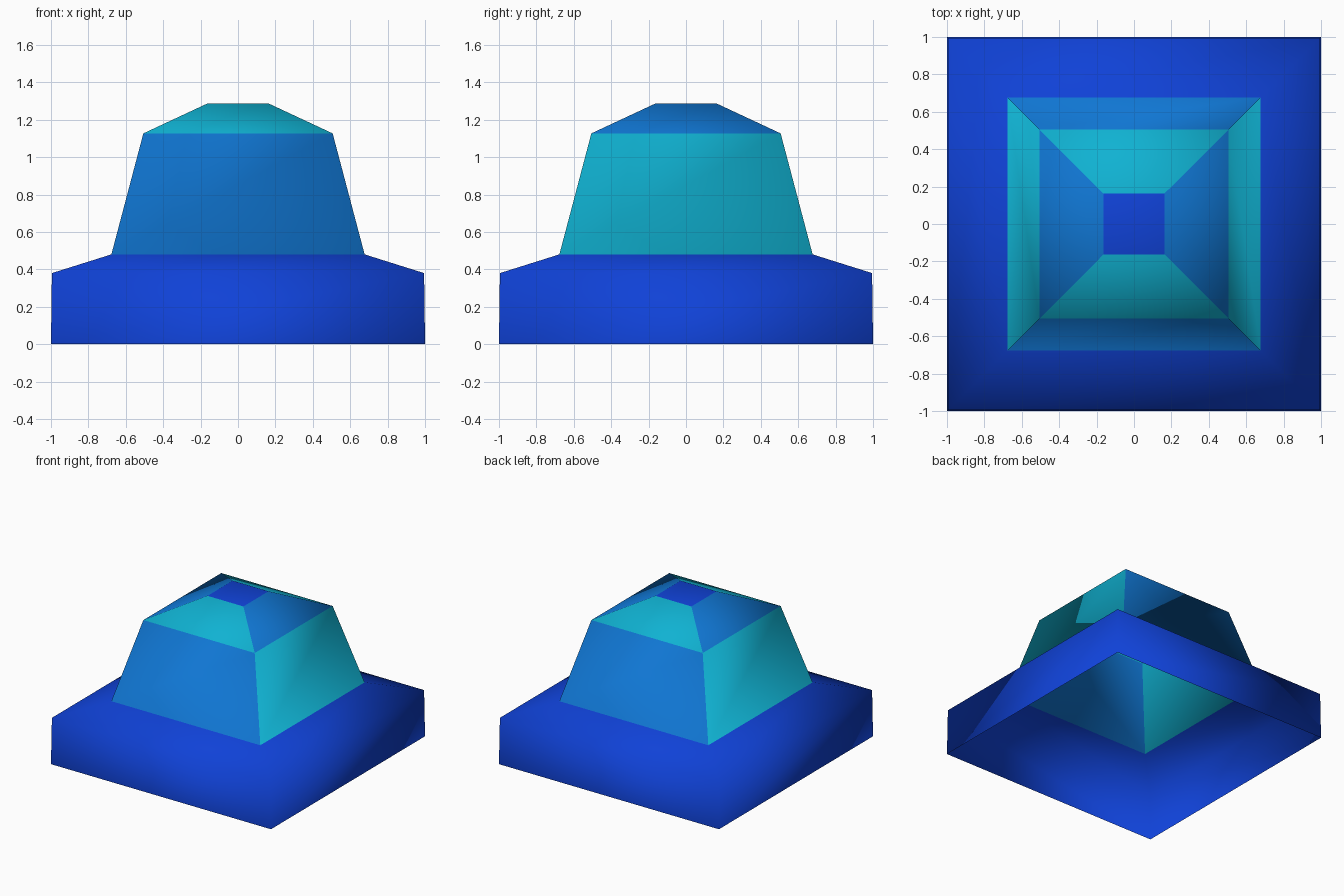
import bpy
import bmesh

cube = bpy.data.objects.get("Cube")
if cube:
    bpy.data.objects.remove(cube, do_unlink=True)


def make_material(name, rgb):
    mat = bpy.data.materials.new(name)
    mat.use_nodes = True
    colour = (*rgb, 1.0)
    mat.diffuse_color = colour
    mat.node_tree.nodes["Principled BSDF"].inputs["Base Color"].default_value = colour
    return mat


ROYAL, MID, TEAL = range(3)
materials = [
    make_material("royal_blue", (0.005, 0.054, 0.68)),
    make_material("mid_blue", (0.005, 0.18, 0.645)),
    make_material("teal", (0.005, 0.445, 0.645)),
]

# Square profile from the open bottom rim to the flat top: half width, height
profile = [(1.0, 0.0), (0.995, 0.38), (0.677, 0.48), (0.506, 1.127), (0.163, 1.287)]

# Colours of each band: faces looking along y, faces looking along x
bands = [(ROYAL, ROYAL), (ROYAL, ROYAL), (MID, TEAL), (TEAL, MID)]
corners = [(-1, -1), (1, -1), (1, 1), (-1, 1)]

bm = bmesh.new()
rings = [[bm.verts.new((sx * w, sy * w, z)) for sx, sy in corners] for w, z in profile]

# Sloping walls of the brim, crown and cap
for lower, upper, colours in zip(rings, rings[1:], bands):
    for i in range(4):
        j = (i + 1) % 4
        face = bm.faces.new((lower[i], lower[j], upper[j], upper[i]))
        face.material_index = colours[i % 2]

# Flat top, bottom stays open
bm.faces.new(rings[-1]).material_index = ROYAL

for face in bm.faces:
    face.smooth = True

mesh = bpy.data.meshes.new("stepped_shell")
bm.to_mesh(mesh)
bm.free()
for mat in materials:
    mesh.materials.append(mat)
shell = bpy.data.objects.new("stepped_shell", mesh)
bpy.context.collection.objects.link(shell)
